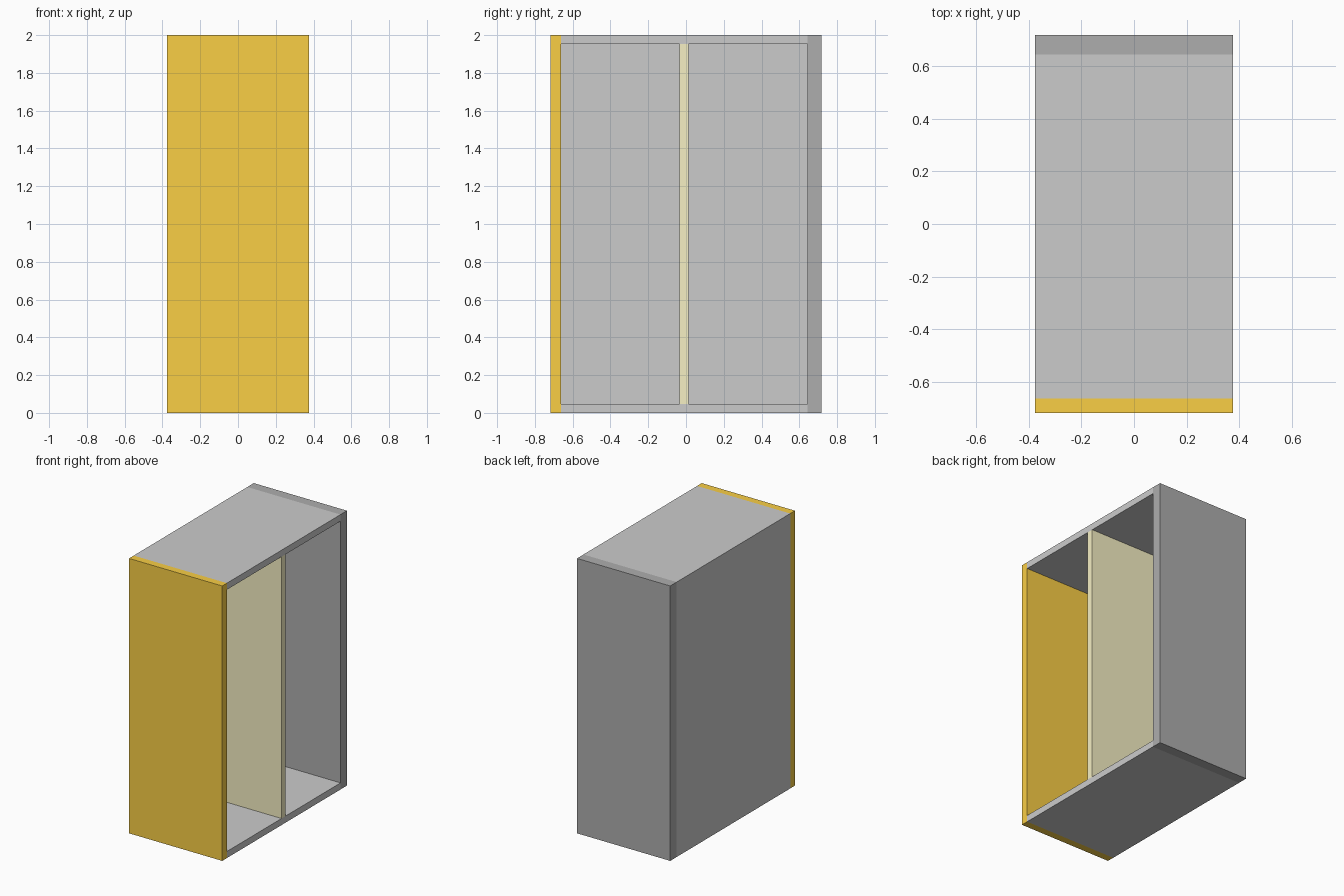
import bpy
import bmesh

if "Cube" in bpy.data.objects:
    bpy.data.objects.remove(bpy.data.objects["Cube"])

HALF_W, HEIGHT = 0.375, 2.0
WALL = 0.048
Y_FRONT, Y_BODY_FRONT = -0.717, -0.663
Y_BODY_BACK, Y_BACK = 0.643, 0.717


def material(name, rgb):
    mat = bpy.data.materials.new(name)
    mat.diffuse_color = (*rgb, 1.0)
    mat.use_nodes = True
    mat.node_tree.nodes["Principled BSDF"].inputs["Base Color"].default_value = mat.diffuse_color
    return mat


def extrude_profile(name, profile, y0, y1, mat=None):
    """Extrude an (x, z) outline from y0 to y1."""
    bm = bmesh.new()
    face = bm.faces.new([bm.verts.new((x, y0, z)) for x, z in profile])
    result = bmesh.ops.extrude_face_region(bm, geom=[face])
    verts = [v for v in result["geom"] if isinstance(v, bmesh.types.BMVert)]
    bmesh.ops.translate(bm, verts=verts, vec=(0, y1 - y0, 0))
    bmesh.ops.recalc_face_normals(bm, faces=bm.faces)
    mesh = bpy.data.meshes.new(name)
    bm.to_mesh(mesh)
    bm.free()
    obj = bpy.data.objects.new(name, mesh)
    bpy.context.collection.objects.link(obj)
    if mat:
        mesh.materials.append(mat)
    return obj


def rectangle(x0, x1, z0, z1):
    return [(x0, z0), (x1, z0), (x1, z1), (x0, z1)]


orange = material("orange", (0.95, 0.62, 0.06))
dark = material("dark_grey", (0.42, 0.42, 0.42))
cream = material("cream", (0.92, 0.87, 0.55))

# C-shaped shell: top, bottom and closed left wall, open to the right
inner = -HALF_W + WALL
shell = [(-HALF_W, 0), (HALF_W, 0), (HALF_W, WALL), (inner, WALL),
         (inner, HEIGHT - WALL), (HALF_W, HEIGHT - WALL),
         (HALF_W, HEIGHT), (-HALF_W, HEIGHT)]
extrude_profile("cabinet_shell", shell, Y_BODY_FRONT, Y_BODY_BACK)

# End panels
full = rectangle(-HALF_W, HALF_W, 0, HEIGHT)
extrude_profile("front_panel", full, Y_FRONT, Y_BODY_FRONT, orange)
extrude_profile("back_panel", full, Y_BODY_BACK, Y_BACK, dark)

# Upright divider between floor and top
extrude_profile("divider", rectangle(inner, HALF_W, WALL, HEIGHT - WALL),
                -0.035, 0.013, cream)
